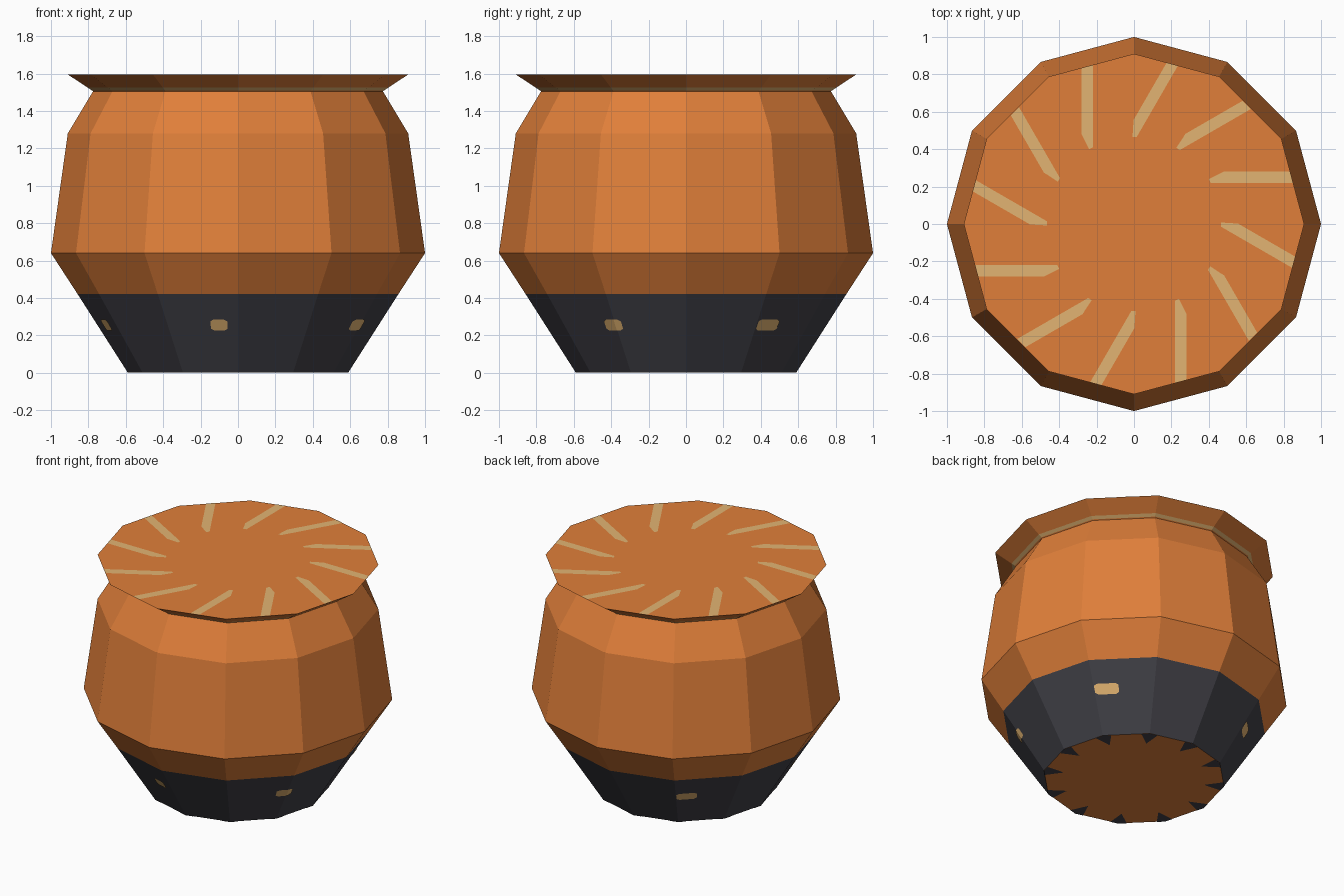
import bpy, math
from mathutils import Matrix, Vector

cube = bpy.data.objects.get("Cube")
if cube:
    bpy.data.objects.remove(cube)

SIDES = 12
STEP = 360 / SIDES


def material(name, colour):
    mat = bpy.data.materials.new(name)
    mat.use_nodes = True
    mat.diffuse_color = (*colour, 1)
    shader = next(n for n in mat.node_tree.nodes if n.type == 'BSDF_PRINCIPLED')
    shader.inputs["Base Color"].default_value = (*colour, 1)
    return mat


orange = material("clay orange", (0.745, 0.212, 0.042))
black = material("charcoal", (0.054, 0.053, 0.065))
tan = material("straw tan", (0.767, 0.456, 0.168))


def build(name, verts, faces, mats):
    mesh = bpy.data.meshes.new(name)
    mesh.from_pydata(verts, [], faces)
    for mat in mats:
        mesh.materials.append(mat)
    obj = bpy.data.objects.new(name, mesh)
    bpy.context.collection.objects.link(obj)
    return obj


def polar(radius, degrees, z):
    a = math.radians(degrees)
    return Vector((radius * math.cos(a), radius * math.sin(a), z))


def ring_of(name, outline, mat):
    """Repeat one flat outline around the pot."""
    verts, faces = [], []
    for i in range(SIDES):
        turn = Matrix.Rotation(math.radians(i * STEP), 3, 'Z')
        faces.append(range(len(verts), len(verts) + len(outline)))
        verts += [turn @ Vector(p) for p in outline]
    return build(name, verts, faces, [mat])


# Pot: faceted turned profile with charcoal foot and tan neck line
profile = [(0.59, 0.002), (0.857, 0.42), (1.0, 0.64), (0.91, 1.28),
           (0.775, 1.505), (0.782, 1.51), (0.803, 1.524), (0.91, 1.595)]
verts = [polar(r, i * STEP, z) for r, z in profile for i in range(SIDES)]
faces = [range(SIDES - 1, -1, -1)]
for row in range(len(profile) - 1):
    for i in range(SIDES):
        j = (i + 1) % SIDES
        low, high = row * SIDES, (row + 1) * SIDES
        faces.append((low + i, low + j, high + j, high + i))
faces.append(range(len(verts) - SIDES, len(verts)))
pot = build("pot_body", verts, faces, [orange, black, tan])
for face in pot.data.polygons:
    z = face.center.z
    if abs(face.normal.z) < 0.95:
        if z < 0.42:
            face.material_index = 1
        elif 1.51 < z < 1.524:
            face.material_index = 2

# Lid stripes: pointed strips running out to the rim
rim_x = lambda y: 0.908 - y * math.tan(math.radians(STEP / 2))
lo, hi, top = 0.22, 0.28, 1.597
ring_of("lid_stripes", [(0.40, lo + 0.02, top), (0.41, lo, top), (rim_x(lo), lo, top),
                        (rim_x(hi), hi, top), (0.48, hi, top)], tan)

# Base teeth: dark points reaching inward from each corner
corner = polar(0.59, 0, 0)
side = (polar(0.59, STEP, 0) - corner).normalized() * 0.055
mirrored = Vector((side.x, -side.y, 0))
ring_of("base_teeth", [corner, corner + mirrored, (0.46, 0, 0), corner + side], black)


# Foot patches: small chamfered plates hugging the sloped facets
def foot_point(degrees, z):
    half = math.radians(STEP / 2)
    off = math.radians(degrees % STEP) - half
    radius = (0.59 + 0.41 * z / 0.64) * math.cos(half) / math.cos(off)
    return polar(radius + 0.004, degrees, z)


def foot_patch(name, start, end):
    columns = {start: 0.02, start + 1.5: 0.03, end - 1.5: 0.03, end: 0.02}
    for i in range(SIDES):
        if start + 1.5 < i * STEP < end - 1.5:
            columns[i * STEP] = 0.03
    pts = []
    for angle, half in sorted(columns.items()):
        pts += [foot_point(angle, 0.255 - half), foot_point(angle, 0.255 + half)]
    quads = [(k, k + 2, k + 3, k + 1) for k in range(0, len(pts) - 2, 2)]
    build(name, pts, quads, [tan])


spans = [(30.3, 42.3), (120.3, 130.5), (191, 201), (258.5, 265.7), (324.4, 332.8)]
for n, (start, end) in enumerate(spans):
    foot_patch(f"foot_patch_{n + 1}", start, end)
